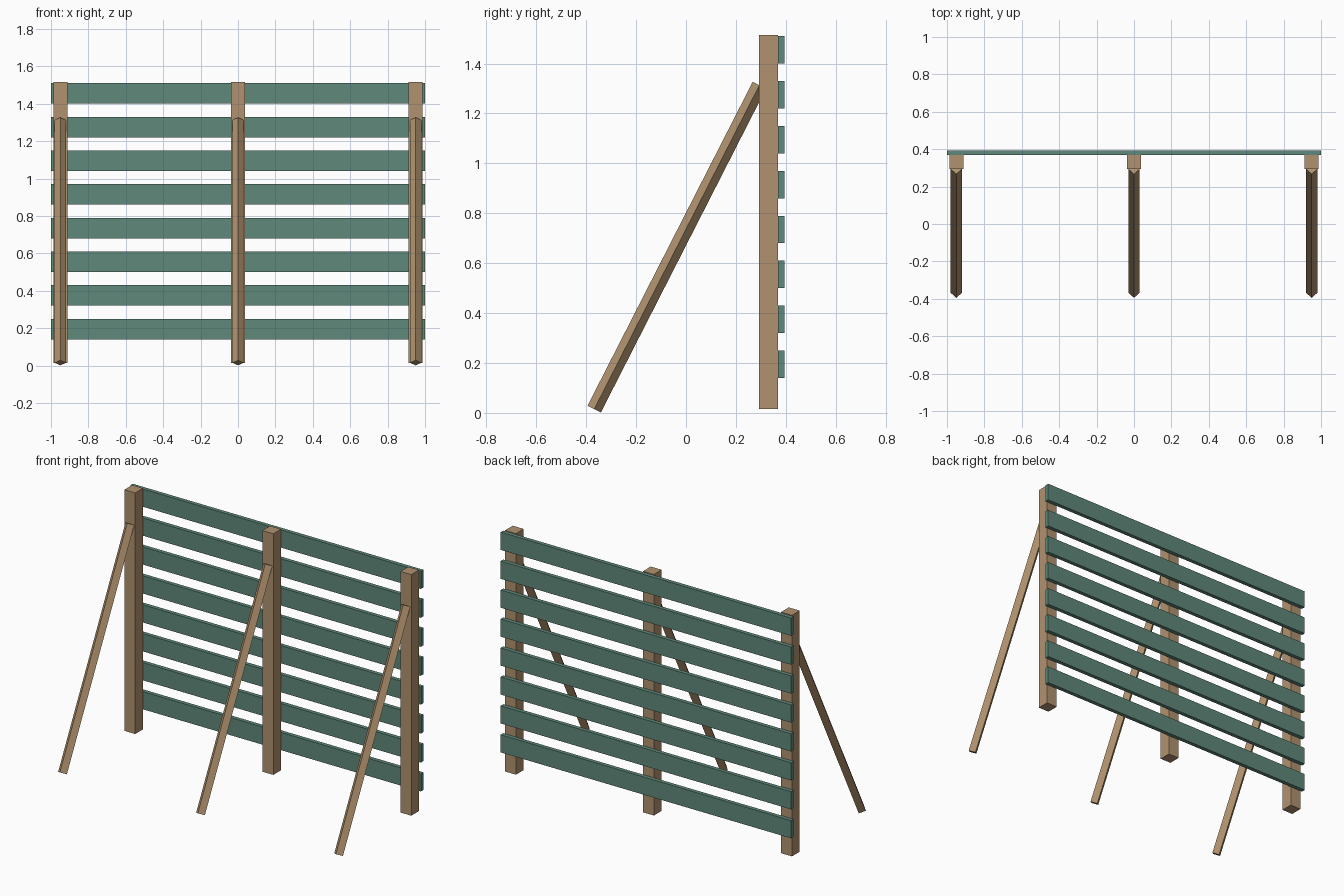
import bpy
from mathutils import Vector

cube = bpy.data.objects.get("Cube")
if cube:
    bpy.data.objects.remove(cube, do_unlink=True)


def material(name, colour):
    mat = bpy.data.materials.new(name)
    mat.use_nodes = True
    mat.diffuse_color = (*colour, 1)
    mat.node_tree.nodes["Principled BSDF"].inputs["Base Color"].default_value = (*colour, 1)
    return mat


wood = material("tan wood", (0.44, 0.29, 0.16))
paint = material("green paint", (0.115, 0.25, 0.195))


def box(name, low, high, mat):
    low, high = Vector(low), Vector(high)
    bpy.ops.mesh.primitive_cube_add(size=1, location=(low + high) / 2)
    obj = bpy.context.object
    obj.name = name
    obj.scale = high - low
    obj.data.materials.append(mat)


def diamond_bar(name, start, end, radius, mat):
    # Square bar set on its edge, running between two points
    start, end = Vector(start), Vector(end)
    axis = end - start
    bpy.ops.mesh.primitive_cylinder_add(vertices=4, radius=radius, depth=axis.length,
                                        location=(start + end) / 2)
    obj = bpy.context.object
    obj.name = name
    obj.rotation_mode = 'QUATERNION'
    obj.rotation_quaternion = Vector((0, 0, 1)).rotation_difference(axis)
    obj.data.materials.append(mat)


# Upright posts, each propped by a sloping brace
for side, x in (("right", -0.95), ("middle", 0), ("left", 0.95)):
    box(side + "_post", (x - 0.0375, 0.293, 0.015), (x + 0.0375, 0.369, 1.515), wood)
    diamond_bar(side + "_brace", (x, -0.368, 0.015), (x, 0.294, 1.313), 0.03, wood)

# Horizontal slats across the back of the posts
for i in range(8):
    z = 0.14 + 0.18 * i
    box(f"slat_{i + 1}", (-1, 0.369, z), (1, 0.394, z + 0.11), paint)
